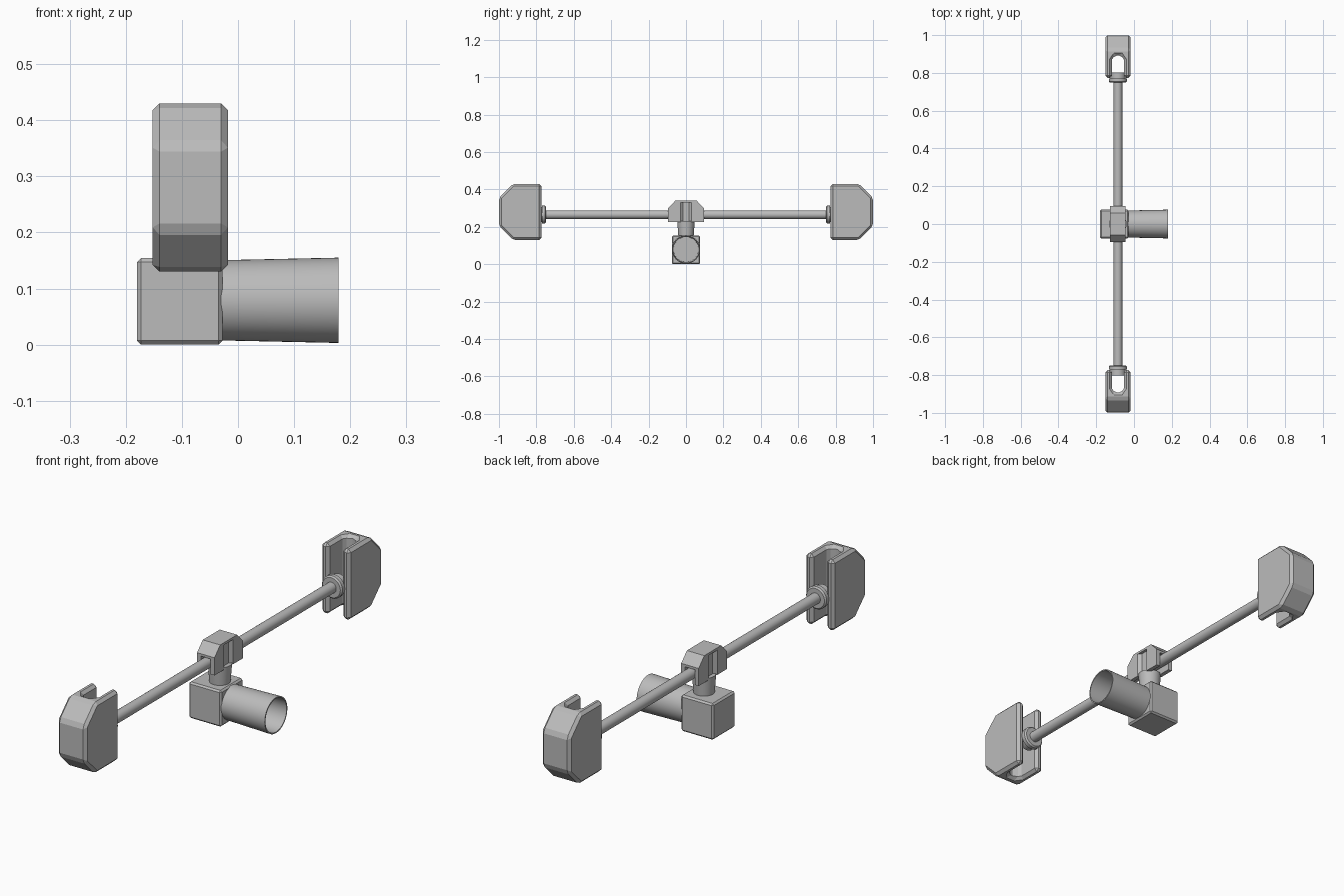
import bpy, bmesh, math
from mathutils import Matrix, Vector

cube = bpy.data.objects.get("Cube")
if cube:
    bpy.data.objects.remove(cube, do_unlink=True)

grey = bpy.data.materials.new("plain grey")
grey.use_nodes = True
COLOUR = (0.5, 0.5, 0.5, 1)
grey.diffuse_color = COLOUR
grey.node_tree.nodes["Principled BSDF"].inputs["Base Color"].default_value = COLOUR

AXIS_X = -0.085   # centre line of bar, weights and bracket
BAR_Z = 0.265


def finish(name, bm, bevel=0, smooth=False):
    """Turn a bmesh into a grey object with optional edge bevel."""
    bmesh.ops.recalc_face_normals(bm, faces=bm.faces)
    mesh = bpy.data.meshes.new(name)
    bm.to_mesh(mesh)
    bm.free()
    ob = bpy.data.objects.new(name, mesh)
    bpy.context.collection.objects.link(ob)
    mesh.materials.append(grey)
    if bevel:
        mod = ob.modifiers.new("edge bevel", "BEVEL")
        mod.width, mod.segments, mod.limit_method = bevel, 1, "ANGLE"
        mod.angle_limit = math.radians(35)
    if smooth:
        bpy.ops.object.select_all(action="DESELECT")
        ob.select_set(True)
        bpy.context.view_layer.objects.active = ob
        bpy.ops.object.shade_smooth_by_angle(angle=math.radians(35))
    return ob


def extrude(name, points, depth, bevel=0):
    """Extrude a closed outline of 3D points along a vector."""
    bm = bmesh.new()
    face = bm.faces.new([bm.verts.new(p) for p in points])
    new = bmesh.ops.extrude_face_region(bm, geom=[face])["geom"]
    bmesh.ops.translate(bm, vec=depth, verts=[v for v in new if isinstance(v, bmesh.types.BMVert)])
    return finish(name, bm, bevel)


def lathe(name, profile, origin, direction, steps=32):
    """Revolve (radius, distance) points around a direction."""
    bm = bmesh.new()
    verts = [bm.verts.new((r, 0, d)) for r, d in profile]
    edges = [bm.edges.new(pair) for pair in zip(verts, verts[1:])]
    bmesh.ops.spin(bm, geom=verts + edges, cent=(0, 0, 0), axis=(0, 0, 1),
                   angle=math.tau, steps=steps)
    bmesh.ops.remove_doubles(bm, verts=bm.verts, dist=1e-5)
    turn = Vector((0, 0, 1)).rotation_difference(Vector(direction)).to_matrix().to_4x4()
    bm.transform(Matrix.Translation(origin) @ turn)
    return finish(name, bm, smooth=True)


def cut(target, cutter):
    """Subtract a cutter ahead of the bevel, then hide it."""
    mod = target.modifiers.new("cut", "BOOLEAN")
    mod.operation, mod.object, mod.solver = "DIFFERENCE", cutter, "EXACT"
    target.modifiers.move(len(target.modifiers) - 1, 0)
    cutter.hide_render = True
    cutter.hide_viewport = True
    cutter.hide_set(True)


# Hollow flared tube and the block it plugs into
lathe("tube", [(0, 0), (0.0715, 0), (0.076, 0.21), (0.071, 0.21), (0.067, 0.01), (0, 0.01)],
      (-0.031, 0, 0.079), (1, 0, 0), 48)
extrude("base_block", [(x, y, 0) for x, y in
                       [(-0.18, -0.076), (-0.028, -0.076), (-0.028, 0.076), (-0.18, 0.076)]],
        (0, 0, 0.154), 0.007)

# Tapered stem up to the bracket
lathe("stem", [(0, 0), (0.041, 0), (0.047, 0.082), (0, 0.082)], (AXIS_X, 0, 0.15), (0, 0, 1))

# Bracket: inverted channel with sloping ends and a recess in each cheek
half = [(0.095, 0.225), (0.095, 0.3), (0.057, 0.34)]
outline = half + [(-y, z) for y, z in reversed(half)]
bracket = extrude("bracket", [(AXIS_X - 0.041, y, z) for y, z in outline], (0.082, 0, 0))
channel = extrude("bracket_channel_cutter", [(AXIS_X + x, -0.2, z) for x, z in
                  [(-0.023, 0.2), (0.023, 0.2), (0.023, 0.29), (-0.023, 0.29)]], (0, 0.4, 0))
cut(bracket, channel)
for side, word in ((1, "left"), (-1, "right")):
    recess = extrude(f"{word}_recess_cutter",
                     [(AXIS_X + side * (0.041 + d), y, 0.2) for d, y in
                      [(0.01, -0.042), (0.01, 0.042), (-0.012, 0.016), (-0.012, -0.016)]],
                     (0, 0, 0.13))
    cut(bracket, recess)

# Long bar
lathe("bar", [(0, 0), (0.023, 0), (0.023, 1.58), (0, 1.58)], (AXIS_X, -0.79, BAR_Z), (0, 1, 0), 24)

# Slotted weight and stepped collar at each end
weight_half = [(0.773, 0.15), (0.925, 0.15), (0.999, 0.076)]
weight_outline = weight_half + [(y, -z) for y, z in reversed(weight_half)]
slot_half = [(0.032, 0.7), (0.032, 0.87), (0.016, 0.893)]
slot_outline = slot_half + [(-x, y) for x, y in reversed(slot_half)]
for end, word in ((-1, "front"), (1, "back")):
    weight = extrude(f"{word}_weight", [(AXIS_X - 0.067, end * y, 0.28 + z)
                                        for y, z in weight_outline], (0.134, 0, 0), 0.012)
    slot = extrude(f"{word}_slot_cutter", [(AXIS_X + x, end * y, 0) for x, y in slot_outline],
                   (0, 0, 0.6))
    cut(weight, slot)
    lathe(f"{word}_collar", [(0, 0), (0.042, 0), (0.048, 0.006), (0.048, 0.022),
                             (0.04, 0.022), (0.04, 0.052), (0, 0.052)],
          (AXIS_X, end * 0.749, BAR_Z), (0, end, 0))
